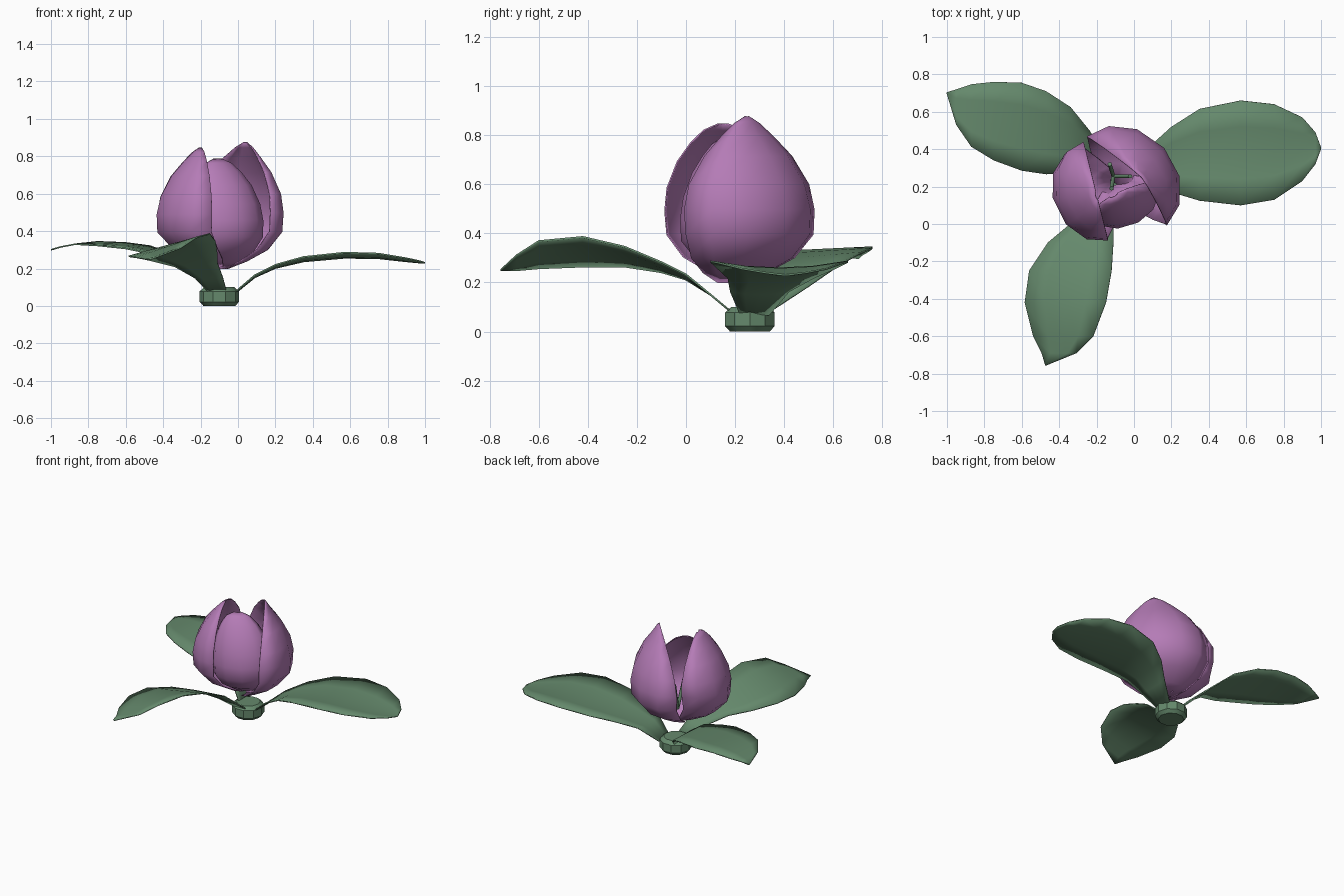
import bpy, math
from mathutils import Vector

if "Cube" in bpy.data.objects:
    bpy.data.objects.remove(bpy.data.objects["Cube"])


def material(name, rgb):
    m = bpy.data.materials.new(name)
    m.diffuse_color = (*rgb, 1)
    m.use_nodes = True
    m.node_tree.nodes["Principled BSDF"].inputs["Base Color"].default_value = m.diffuse_color
    return m


PURPLE = material("petal purple", (0.46, 0.20, 0.47))
GREEN = material("leaf green", (0.13, 0.25, 0.15))


def finish(ob, mat, angle):
    ob.data.materials.append(mat)
    bpy.ops.object.select_all(action='DESELECT')
    ob.select_set(True)
    bpy.context.view_layer.objects.active = ob
    bpy.ops.object.shade_smooth_by_angle(angle=math.radians(angle))


def sheet(name, rows, mat, thickness=0.0, closed=False):
    """Skin a grid of points, row by row."""
    n = len(rows[0])
    verts = [p for row in rows for p in row]
    faces = []
    for i in range(len(rows) - 1):
        for j in range(n if closed else n - 1):
            k = (j + 1) % n
            faces.append((i * n + j, i * n + k, (i + 1) * n + k, (i + 1) * n + j))
    if closed:
        faces.append(tuple(reversed(range(n))))
        faces.append(tuple(range((len(rows) - 1) * n, len(rows) * n)))
    me = bpy.data.meshes.new(name)
    me.from_pydata(verts, [], faces)
    ob = bpy.data.objects.new(name, me)
    bpy.context.collection.objects.link(ob)
    if thickness:
        mod = ob.modifiers.new("thickness", 'SOLIDIFY')
        mod.thickness, mod.offset = thickness, 0
    finish(ob, mat, 30 if closed else 60)
    return ob


# Leaves: midrib x, y, z, half width, tilt (edge towards side raised, other lowered)
def leaf(name, ribs, side, sag):
    side = Vector((*side, 0))
    sheet(name, [[Vector((x, y, z + tilt * t - sag * w * (1 - t * t))) + side * w * t
                  for t in (-1, -0.5, 0, 0.5, 1)] for x, y, z, w, tilt in ribs], GREEN, 0.008)


leaf("right_leaf", [
    (-0.02, 0.28, 0.07, 0.06, 0), (0.09, 0.30, 0.165, 0.12, 0),
    (0.20, 0.345, 0.22, 0.175, 0), (0.35, 0.37, 0.262, 0.245, 0),
    (0.57, 0.38, 0.285, 0.28, 0), (0.75, 0.385, 0.28, 0.255, 0),
    (0.90, 0.40, 0.255, 0.17, 0), (0.97, 0.405, 0.24, 0.085, 0),
    (1.0, 0.405, 0.23, 0.004, 0)], (0, 1), 0.10)
leaf("front_leaf", [
    (-0.11, 0.19, 0.075, 0.05, 0), (-0.155, 0.10, 0.15, 0.075, 0),
    (-0.225, 0.0, 0.222, 0.115, 0.01), (-0.285, -0.10, 0.262, 0.175, 0.02),
    (-0.34, -0.25, 0.305, 0.22, 0.04), (-0.367, -0.42, 0.325, 0.217, 0.06),
    (-0.378, -0.60, 0.313, 0.16, 0.055), (-0.40, -0.69, 0.28, 0.093, 0.03),
    (-0.47, -0.755, 0.25, 0.004, 0)], (1, 0), 0.0)
leaf("left_leaf", [
    (-0.14, 0.28, 0.08, 0.06, 0), (-0.24, 0.39, 0.185, 0.11, 0),
    (-0.34, 0.45, 0.262, 0.175, -0.01), (-0.47, 0.488, 0.30, 0.222, -0.02),
    (-0.60, 0.52, 0.322, 0.235, -0.015), (-0.75, 0.55, 0.333, 0.21, -0.01),
    (-0.87, 0.58, 0.33, 0.167, 0), (-0.95, 0.625, 0.315, 0.095, 0),
    (-1.0, 0.70, 0.30, 0.004, 0)], (0, -1), 0.0)

# Petals: height fraction, width fraction, bulge fraction, lean (-1 foot .. 1 tip)
PROFILE = [(0, .18, .15, -1), (.06, .49, .50, -.8), (.15, .79, .81, -.4),
           (.29, .98, .98, 0), (.44, 1, 1, 0), (.59, .93, .88, .14),
           (.76, .69, .58, .43), (.88, .42, .28, .7), (.96, .2, .1, .9), (1, .03, .01, 1)]


def petal(name, centre, angle, widths, bulge, foot, tip, z0, z1, shift, fullness, pinch=0):
    a = math.radians(angle)
    out, side = Vector((math.cos(a), math.sin(a), 0)), Vector((-math.sin(a), math.cos(a), 0))
    rows = []
    for h, w, b, lean in PROFILE:
        if h > 0.44:
            w, b = w ** fullness, b ** fullness
        mid = Vector((*centre, z0 + (z1 - z0) * h))
        mid += out * (foot * -lean if lean < 0 else tip * lean)
        mid += side * shift * h ** 3
        row = []
        for deg in (-90, -62, -32, 0, 32, 62, 90):
            t = math.radians(deg)
            # pinch draws the lower part of one edge back, opening a gap
            width = widths[0] * (1 - pinch * max(0, 1 - h / 0.6)) if deg < 0 else widths[1]
            row.append(mid + out * bulge * b * math.cos(t) + side * width * w * math.sin(t))
        rows.append(row)
    sheet(name, rows, PURPLE, 0.006)


petal("right_petal", (-0.04, 0.23), 42, (0.315, 0.32), 0.265, -0.085, 0.07, 0.20, 0.875, -0.04, 1)
petal("left_petal", (-0.21, 0.20), 194, (0.27, 0.29), 0.23, -0.12, 0.0, 0.21, 0.845, 0.05, 0.75, 0.4)
petal("front_petal", (-0.045, 0.145), -62, (0.21, 0.19), 0.15, -0.10, -0.04, 0.20, 0.785, -0.05, 0.6)

# Faceted base disc
rings = [(0.085, 0), (0.106, 0.022), (0.106, 0.078), (0.08, 0.1)]
sheet("base", [[Vector((-0.1 + r * math.cos(math.tau * k / 10),
                        0.26 + r * math.sin(math.tau * k / 10), z)) for k in range(10)]
               for r, z in rings], GREEN, closed=True)

# Stamens inside the bud
for i, end in enumerate([(-0.13, 0.32, 0.50), (-0.02, 0.255, 0.52), (-0.12, 0.19, 0.50)]):
    start, end = Vector((-0.11, 0.255, 0.30)), Vector(end)
    d = end - start
    bpy.ops.mesh.primitive_cylinder_add(vertices=6, radius=0.012, depth=d.length,
                                        location=(start + end) / 2,
                                        rotation=d.to_track_quat('Z', 'Y').to_euler())
    bpy.context.object.name = "stamen_%d" % (i + 1)
    finish(bpy.context.object, GREEN, 70)
